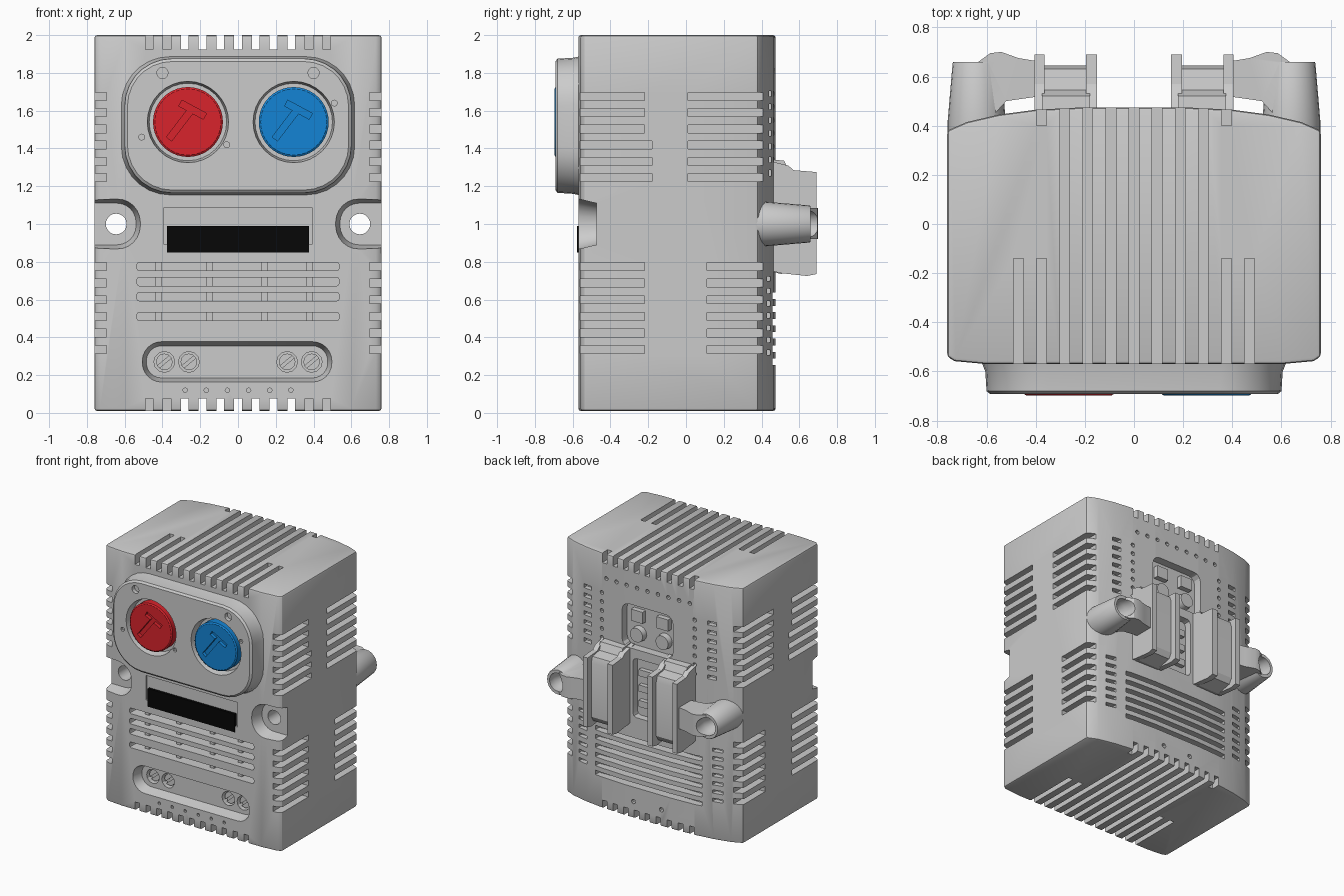
import bpy, bmesh
from math import sin, cos, pi, radians

if "Cube" in bpy.data.objects:
    bpy.data.objects.remove(bpy.data.objects["Cube"])


# ---------- helpers ----------
def loft(bm, loops):
    rings = [[bm.verts.new(p) for p in lp] for lp in loops]
    n = len(rings[0])
    for a, b in zip(rings, rings[1:]):
        for i in range(n):
            bm.faces.new((a[i], a[(i + 1) % n], b[(i + 1) % n], b[i]))
    bm.faces.new(rings[0])
    bm.faces.new(rings[-1])


def box(bm, x0, x1, y0, y1, z0, z1):
    loft(bm, [[(x0, y0, z), (x1, y0, z), (x1, y1, z), (x0, y1, z)] for z in (z0, z1)])


def rrect(cx, cz, w, h, r, y, n=6):
    """Rounded rectangle in the x-z plane at depth y."""
    pts = []
    for k, (sx, sz) in enumerate(((1, 1), (-1, 1), (-1, -1), (1, -1))):
        for i in range(n + 1):
            a = pi / 2 * (k + i / n)
            pts.append((cx + sx * (w / 2 - r) + r * cos(a), y, cz + sz * (h / 2 - r) + r * sin(a)))
    return pts


def disc(bm, cx, cz, steps, n=32):
    """Stack of circles along y; steps = (y, radius)."""
    loft(bm, [[(cx + r * cos(2 * pi * i / n), y, cz + r * sin(2 * pi * i / n)) for i in range(n)]
              for y, r in steps])


def stroke(bm, p, q, w, y0, y1):
    """Straight bar of width w from p to q in the x-z plane."""
    dx, dz = q[0] - p[0], q[1] - p[1]
    l = (dx * dx + dz * dz) ** 0.5
    nx, nz = -dz / l * w / 2, dx / l * w / 2
    loft(bm, [[(p[0] + nx, y, p[1] + nz), (q[0] + nx, y, q[1] + nz),
               (q[0] - nx, y, q[1] - nz), (p[0] - nx, y, p[1] - nz)] for y in (y0, y1)])


def make(name, bm, cutter=None, bevel=0, color=None):
    bmesh.ops.recalc_face_normals(bm, faces=bm.faces)
    me = bpy.data.meshes.new(name)
    bm.to_mesh(me)
    bm.free()
    ob = bpy.data.objects.new(name, me)
    bpy.context.collection.objects.link(ob)
    bpy.ops.object.select_all(action='DESELECT')
    ob.select_set(True)
    bpy.context.view_layer.objects.active = ob
    if bevel:
        m = ob.modifiers.new("bevel", 'BEVEL')
        m.width, m.segments, m.angle_limit = bevel, 2, radians(40)
        bpy.ops.object.modifier_apply(modifier="bevel")
    if cutter:
        bmesh.ops.recalc_face_normals(cutter, faces=cutter.faces)
        cme = bpy.data.meshes.new("cutter")
        cutter.to_mesh(cme)
        cutter.free()
        cob = bpy.data.objects.new("cutter", cme)
        cob.hide_render = True
        bpy.context.collection.objects.link(cob)
        m = ob.modifiers.new("cut", 'BOOLEAN')
        m.operation, m.solver, m.object, m.use_self = 'DIFFERENCE', 'EXACT', cob, True
        bpy.ops.object.modifier_apply(modifier="cut")
        bpy.data.objects.remove(cob)
    bpy.ops.object.shade_smooth_by_angle(angle=radians(28))
    if color:
        mat = bpy.data.materials.new(name)
        mat.diffuse_color = color
        mat.use_nodes = True
        mat.node_tree.nodes["Principled BSDF"].inputs["Base Color"].default_value = mat.diffuse_color
        ob.data.materials.append(mat)
    return ob


# ---------- housing with all its vents ----------
half = [(0.60, -0.57), (0.73, -0.558), (0.76, -0.54), (0.76, 0.38), (0.68, 0.415),
        (0.55, 0.445), (0.40, 0.465), (0.20, 0.475)]
outline = half + [(-x, y) for x, y in reversed(half)]
body = bmesh.new()
loft(body, [[(x, y, z) for x, y in outline] for z in (0.01, 2.0)])

cut = bmesh.new()
# top and bottom grooves
for i in range(-5, 6):
    x = i * 0.094
    for z0, z1 in ((-0.1, 0.075), (1.925, 2.1)):
        if abs(i) < 4:
            box(cut, x - 0.02, x + 0.02, -0.8, 0.8, z0, z1)
        else:
            box(cut, x - 0.02, x + 0.02, -0.8, -0.14, z0, z1)
            if abs(i) == 4:
                box(cut, x - 0.02, x + 0.02, 0.40, 0.8, z0, z1)
# side slots, front and back banks
for s in (-1, 1):
    xs = sorted((s * 0.695, s * 0.9))
    for i in range(6):
        z = 1.676 - i * 0.086
        box(cut, *xs, -0.8, -0.22 if i < 3 else -0.18, z - 0.021, z + 0.021)
        box(cut, *xs, 0.01, 0.8, z - 0.021, z + 0.021)
        z = 0.775 - i * 0.088
        box(cut, *xs, -0.8, -0.22, z - 0.021, z + 0.021)
        box(cut, *xs, 0.11, 0.8, z - 0.021, z + 0.021)
    # mounting screw pockets and through holes
    loft(cut, [rrect(s * 0.72, 1.0, 0.42, 0.28, 0.13, -0.6),
               rrect(s * 0.72, 1.0, 0.36, 0.22, 0.10, -0.475)])
    disc(cut, s * 0.645, 1.0, [(-0.55, 0.055), (0.9, 0.055)], 20)
# front grille
for z in (0.775, 0.695, 0.615, 0.51):
    loft(cut, [rrect(0, z, 1.07, 0.044, 0.012, y, 2) for y in (-0.7, -0.44)])
# label recess
box(cut, -0.395, 0.395, -0.7, -0.555, 0.895, 1.085)
# terminal recess with screw wells
loft(cut, [rrect(-0.005, 0.27, 1.02, 0.23, 0.11, -0.6),
           rrect(-0.005, 0.27, 0.96, 0.17, 0.08, -0.49)])
TERMINALS = (-0.39, -0.26, 0.26, 0.39)
for x in TERMINALS:
    disc(cut, x, 0.27, [(-0.52, 0.055), (-0.43, 0.055)], 12)
for i in range(6):
    disc(cut, -0.28 + i * 0.112, 0.12, [(-0.6, 0.012), (-0.55, 0.012)], 8)
# back grille, connector recess, recess between the clips
for i in range(6):
    z = 0.27 + i * 0.07
    box(cut, -0.46, 0.46, 0.41, 0.7, z - 0.017, z + 0.017)
loft(cut, [rrect(0, 1.50, 0.44, 0.34, 0.06, y, 3) for y in (0.41, 0.7)])
loft(cut, [rrect(0, 1.03, 0.25, 0.46, 0.03, y, 2) for y in (0.42, 0.7)])
# small back slits and pits
for s in (-1, 1):
    for i in range(7):
        z = 0.32 + i * 0.065
        box(cut, *sorted((s * 0.54, s * 0.62)), 0.40, 0.7, z - 0.013, z + 0.013)
        z = 1.27 + i * 0.07
        box(cut, *sorted((s * 0.50, s * 0.57)), 0.41, 0.7, z - 0.015, z + 0.015)
        disc(cut, s * 0.40, z, [(0.44, 0.016), (0.6, 0.016)], 8)
    disc(cut, s * 0.12, 0.14, [(0.43, 0.018), (0.6, 0.018)], 8)
for i in range(9):
    disc(cut, -0.36 + i * 0.09, 1.81, [(0.44, 0.016), (0.6, 0.016)], 8)
make("housing", body, cut, bevel=0.014)

# ---------- ribs seen inside the front grille ----------
bm = bmesh.new()
for x in (-0.42, -0.15, 0.14, 0.38):
    box(bm, x - 0.018, x + 0.018, -0.52, -0.43, 0.48, 0.80)
make("grille_ribs", bm)

# ---------- raised control plate ----------
plate, cut = bmesh.new(), bmesh.new()
loft(plate, [rrect(0, 1.52, w, h, r, y, 7) for w, h, r, y in (
    (1.25, 0.74, 0.26, -0.55), (1.21, 0.72, 0.25, -0.60),
    (1.20, 0.71, 0.25, -0.68), (1.17, 0.68, 0.235, -0.692))])
DIALS = ((-0.265, 1.54, "red_dial", (0.69, 0.017, 0.025, 1)),
         (0.295, 1.54, "blue_dial", (0.007, 0.23, 0.66, 1)))
for x, z, *_ in DIALS:
    disc(cut, x, z, [(-0.63, 0.205), (-0.72, 0.22)], 32)
for x in (-0.40, 0.40):
    disc(cut, x, 1.80, [(-0.66, 0.03), (-0.72, 0.03)], 12)
for x, z in ((-0.06, 1.42), (0.51, 1.64), (-0.51, 1.46)):
    disc(cut, x, z, [(-0.67, 0.016), (-0.72, 0.016)], 8)
make("control_plate", plate, cut)

# ---------- adjustment dials with pointer slots ----------
for x, z, name, col in DIALS:
    dial, cut = bmesh.new(), bmesh.new()
    disc(dial, x, z, [(-0.62, 0.185), (-0.69, 0.185), (-0.697, 0.175)], 40)
    stroke(cut, (x - 0.10, z - 0.09), (x + 0.03, z + 0.08), 0.035, -0.72, -0.67)
    stroke(cut, (x - 0.04, z + 0.10), (x + 0.09, z + 0.03), 0.035, -0.72, -0.67)
    make(name, dial, cut, color=col)

# ---------- dark label strip ----------
bm = bmesh.new()
box(bm, -0.375, 0.375, -0.576, -0.54, 0.85, 0.99)
make("label_strip", bm, color=(0.002, 0.002, 0.002, 1))

# ---------- terminal screws ----------
for i, x in enumerate(TERMINALS):
    bm, cut = bmesh.new(), bmesh.new()
    disc(bm, x, 0.27, [(-0.42, 0.044), (-0.47, 0.044)], 12)
    stroke(cut, (x - 0.06, 0.22), (x + 0.06, 0.32), 0.016, -0.5, -0.455)
    make("terminal_screw_%d" % (i + 1), bm, cut)

# ---------- connector details in the back recess ----------
bm = bmesh.new()
for x in (-0.11, 0.11):
    disc(bm, x, 1.43, [(0.40, 0.06), (0.455, 0.055)], 14)
    box(bm, x - 0.05, x + 0.05, 0.40, 0.45, 1.53, 1.62)
for z in (0.88, 1.0, 1.12):
    box(bm, -0.09, 0.09, 0.40, 0.455, z, z + 0.05)
make("back_connectors", bm)

# ---------- rear mounting posts with arms, and rail clips ----------
for s, side in ((-1, "left"), (1, "right")):
    bm, cut = bmesh.new(), bmesh.new()
    disc(bm, s * 0.64, 1.0, [(0.33, 0.118), (0.42, 0.118), (0.655, 0.098), (0.66, 0.095)], 24)
    arm = [(0.64, 0.43), (0.565, 0.45), (0.52, 0.50), (0.38, 0.52), (0.38, 0.66),
           (0.47, 0.675), (0.54, 0.70), (0.585, 0.695), (0.64, 0.655)]
    loft(bm, [[(s * x, y, z) for x, y in arm] for z in (0.92, 1.085)])
    disc(cut, s * 0.645, 1.0, [(0.30, 0.055), (0.56, 0.055), (0.60, 0.07), (0.8, 0.07)], 20)
    make(side + "_mounting_post", bm, cut)

    bm = bmesh.new()
    core = [(0.42, 0.76), (0.42, 1.345), (0.52, 1.335), (0.545, 1.28), (0.63, 1.265),
            (0.645, 1.22), (0.645, 0.80), (0.62, 0.76), (0.50, 0.735)]
    flange = [(0.42, 0.76), (0.42, 1.34), (0.54, 1.31), (0.57, 1.285), (0.69, 1.275),
              (0.69, 0.735), (0.64, 0.725), (0.50, 0.74)]
    for prof, x0, x1 in ((core, 0.18, 0.375), (flange, 0.15, 0.195), (flange, 0.365, 0.405)):
        loft(bm, [[(s * x, y, z) for y, z in prof] for x in (x0, x1)])
    make(side + "_rail_clip", bm)
